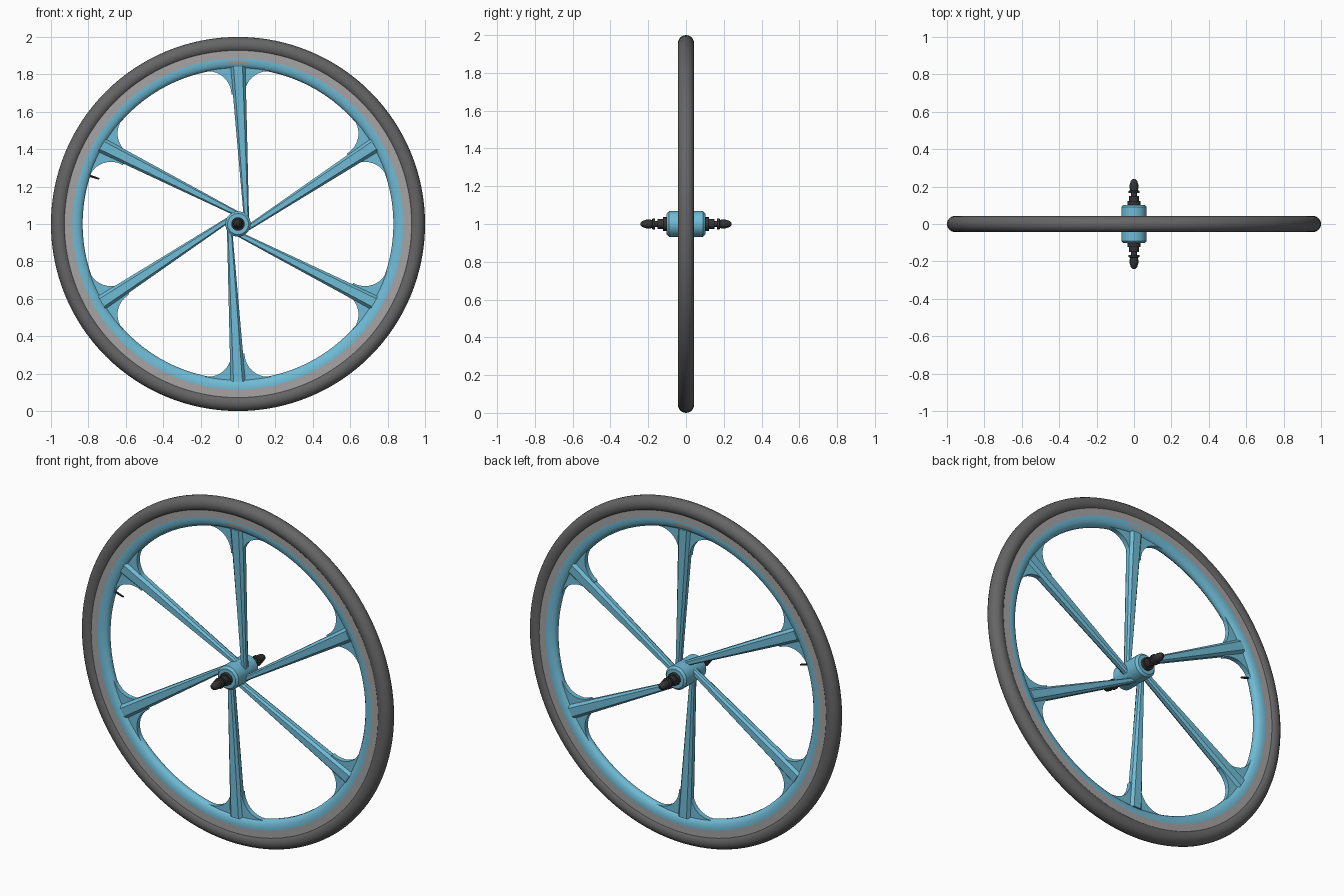
import bpy, bmesh, math
from mathutils import Matrix, Vector

if "Cube" in bpy.data.objects:
    bpy.data.objects.remove(bpy.data.objects["Cube"])

SPOKES, RIM_R, FILLET = 6, 0.835, 0.125
TILT = math.pi * 2 / SPOKES


def material(name, rgb, rough=0.6):
    m = bpy.data.materials.new(name)
    m.use_nodes = True
    m.diffuse_color = (*rgb, 1)
    bsdf = m.node_tree.nodes["Principled BSDF"]
    bsdf.inputs["Base Color"].default_value = (*rgb, 1)
    bsdf.inputs["Roughness"].default_value = rough
    return m


BLUE = material("sky blue", (0.16, 0.50, 0.67))
RUBBER = material("tyre rubber", (0.13, 0.13, 0.13))
GREY = material("brake track grey", (0.38, 0.37, 0.37))
BLACK = material("axle black", (0.035, 0.033, 0.033))


def finish(name, bm, mats, angle=35, lift=1.0):
    bmesh.ops.recalc_face_normals(bm, faces=bm.faces[:])
    mesh = bpy.data.meshes.new(name)
    bm.to_mesh(mesh)
    bm.free()
    for m in mats:
        mesh.materials.append(m)
    ob = bpy.data.objects.new(name, mesh)
    ob.location.z = lift
    bpy.context.collection.objects.link(ob)
    bpy.ops.object.select_all(action="DESELECT")
    ob.select_set(True)
    bpy.context.view_layer.objects.active = ob
    bpy.ops.object.shade_smooth_by_angle(angle=math.radians(angle))
    return ob


def loft(bm, rings, close_loop=False):
    """Skin a list of equal point rings, capped unless looped."""
    rows = [[bm.verts.new(p) for p in ring] for ring in rings]
    n = len(rows[0])
    pairs = list(zip(rows, rows[1:])) + ([(rows[-1], rows[0])] if close_loop else [])
    for a, b in pairs:
        for i in range(n):
            j = (i + 1) % n
            bm.faces.new((a[i], a[j], b[j], b[i]))
    if not close_loop:
        bm.faces.new(rows[0][::-1])
        bm.faces.new(rows[-1])


def lathe(bm, profile, segs, closed):
    """Spin (radius, y) points about the y axis."""
    rings = []
    for r, y in profile:
        angles = [math.tau * i / segs for i in range(segs)]
        rings.append([(r * math.sin(a), y, r * math.cos(a)) for a in angles])
    loft(bm, rings, closed)


# Tyre
bm = bmesh.new()
section = [math.tau * i / 20 for i in range(20)]
lathe(bm, [(0.957 + 0.043 * math.cos(a), 0.043 * math.sin(a)) for a in section], 128, True)
finish("tyre", bm, [RUBBER], 60)

# Rim with grey brake tracks and a small grey label at the top
half = [(0.94, 0.031), (0.885, 0.031), (0.874, 0.031), (0.854, 0.028),
        (0.84, 0.02), (0.831, 0.009)]
bm = bmesh.new()
lathe(bm, half + [(r, -y) for r, y in reversed(half)], 96, True)
for f in bm.faces:
    c = f.calc_center_median()
    r = math.hypot(c.x, c.z)
    label = c.z > 0 and abs(c.x) < 0.05 and 0.855 < r < 0.875
    f.material_index = 1 if r > 0.884 or label else 0
finish("rim", bm, [BLUE, GREY], 40)

# Spokes: tapering bars that leave the hub off centre
spoke_form = [(1, 0.45), (0.6, 1), (-0.6, 1), (-1, 0.45)]
spoke_form += [(x, -y) for x, y in reversed(spoke_form)]
stations = [(0.045, 0.03, 0.014, 0.02), (0.0, 0.842, 0.04, 0.03)]
bm = bmesh.new()
for k in range(SPOKES):
    turn = Matrix.Rotation(k * TILT, 3, "Y")
    loft(bm, [[turn @ Vector((off + x * w, y * d, z)) for x, y in spoke_form]
              for off, z, w, d in stations])
finish("spokes", bm, [BLUE], 20)

# Webs: thin plates with concave fillets between spoke and rim
side = 0.035
cx = side + FILLET
cz = math.sqrt((RIM_R - FILLET) ** 2 - cx ** 2)
end = math.atan2(cz, cx)
arc = []
for i in range(13):
    a = math.pi + (end - math.pi) * i / 12
    arc.append((cx + FILLET * math.cos(a), cz + FILLET * math.sin(a)))
tip = Vector(arc[-1])
outer = tip * 0.855 / tip.length
outline = [(0, cz)] + arc + [tuple(outer), (0, 0.855)]
bm = bmesh.new()
for k in range(SPOKES):
    turn = Matrix.Rotation(k * TILT, 3, "Y")
    for s in (1, -1):
        loft(bm, [[turn @ Vector((s * x, y, z)) for x, z in outline]
                  for y in (-0.014, 0.014)])
finish("spoke_webs", bm, [BLUE], 30)

# Hub shell
bm = bmesh.new()
lathe(bm, [(0.035, -0.102), (0.056, -0.102), (0.068, -0.09),
           (0.068, 0.09), (0.056, 0.102), (0.035, 0.102)], 32, False)
finish("hub", bm, [BLUE])

# Axle ends: locknut, spacer, thin axle and a pointed nut
end_form = [(0.036, 0.09), (0.036, 0.122), (0.026, 0.122), (0.026, 0.15),
            (0.015, 0.15), (0.015, 0.165), (0.03, 0.165), (0.03, 0.177),
            (0.022, 0.18), (0.024, 0.205), (0.018, 0.228), (0.007, 0.241)]
for label, s in (("front", -1), ("back", 1)):
    bm = bmesh.new()
    lathe(bm, [(r, s * y) for r, y in end_form], 16, False)
    finish(label + "_axle_end", bm, [BLACK], 30)

# Valve stem pointing inward from the rim
bm = bmesh.new()
bmesh.ops.create_cone(bm, cap_ends=True, segments=10, radius1=0.005, radius2=0.007,
                      depth=0.08,
                      matrix=Matrix.Rotation(math.radians(-72), 4, "Y")
                      @ Matrix.Translation((0, 0, 0.82)))
finish("valve_stem", bm, [BLACK], 30)
